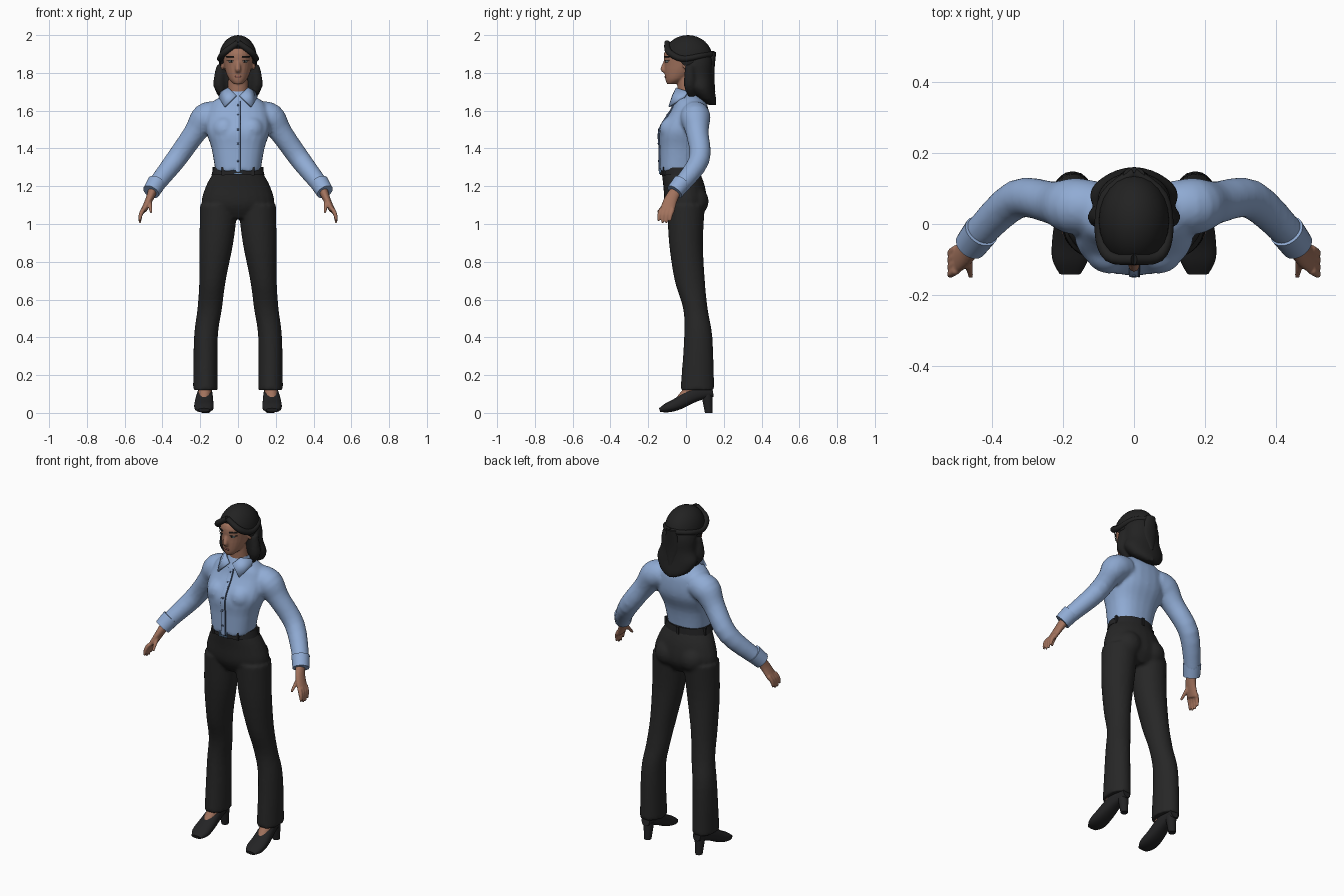
import bpy, bmesh, math
from mathutils import Vector, Matrix

cube = bpy.data.objects.get("Cube")
if cube:
    bpy.data.objects.remove(cube)


def material(name, *colour):
    mat = bpy.data.materials.new(name)
    mat.use_nodes = True
    rgba = (*colour, 1)
    mat.diffuse_color = rgba
    shader = next(node for node in mat.node_tree.nodes if node.type == 'BSDF_PRINCIPLED')
    shader.inputs["Base Color"].default_value = rgba
    shader.inputs["Roughness"].default_value = .7
    return mat


skin = material("warm skin", .36, .17, .11)
shirt_blue = material("light blue cotton", .28, .41, .66)
seam_blue = material("dark blue seam", .07, .11, .2)
cloth = material("charcoal cloth", .02, .02, .02)
hair_black = material("black hair", .016, .016, .016)
leather = material("black leather", .017, .017, .018)
metal = material("blue metal", .16, .28, .46)
eye_pale = material("pale eye", .4, .5, .5)
lip_red = material("lip", .25, .09, .07)

X, Y, Z = Vector((1, 0, 0)), Vector((0, 1, 0)), Vector((0, 0, 1))
BOTH = (1, -1)


def smooth_rings(rings, steps=4):
    """Catmull-Rom interpolation of the given rings."""
    points = [Vector(ring) for ring in rings]
    last = len(points) - 1
    result = []
    for i in range(last):
        before, start, end, after = points[max(i - 1, 0)], points[i], points[i + 1], points[min(i + 2, last)]
        for step in range(steps):
            t = step / steps
            slope_in, slope_out = (end - before) / 2, (after - start) / 2
            gap = end - start
            result.append(start + slope_in * t + (gap * 3 - slope_in * 2 - slope_out) * t ** 2
                          + (slope_in + slope_out - gap * 2) * t ** 3)
    return result + [points[last]]


def loft(bm, rings, side=1, hint=X, flat=False, power=2, segments=24):
    """Closed skin over elliptical rings (x, y, z, half width, optional half depth)."""
    rings = smooth_rings([(*ring, ring[-1])[:5] for ring in rings])
    points = [ring.to_3d() if len(ring) == 3 else Vector(ring[:3]) for ring in rings]
    last = len(points) - 1
    loops = []
    for i, (point, ring) in enumerate(zip(points, rings)):
        tangent = Z if flat else (points[min(i + 1, last)] - points[max(i - 1, 0)]).normalized()
        across = (hint - tangent * hint.dot(tangent)).normalized()
        outward = tangent.cross(across)
        loop = []
        for k in range(segments):
            angle = math.tau * k / segments
            c, s = math.cos(angle), math.sin(angle)
            place = point + across * math.copysign(abs(c) ** (2 / power), c) * ring[3]
            place += outward * math.copysign(abs(s) ** (2 / power), s) * ring[4]
            loop.append(bm.verts.new((place.x * side, place.y, place.z)))
        loops.append(loop)
    for low, high in zip(loops, loops[1:]):
        for k in range(segments):
            following = (k + 1) % segments
            bm.faces.new((low[k], low[following], high[following], high[k]))
    bm.faces.new(loops[0])
    bm.faces.new(loops[-1])


def column(bm, rings, power=2):
    """Upright centred loft over rings (z, y, half width, optional half depth)."""
    loft(bm, [(0, y, z, *size) for z, y, *size in rings], flat=True, power=power)


def ball(bm, centre, size, side=1):
    x, y, z = centre
    place = Matrix.Translation((x * side, y, z)) @ Matrix.Diagonal((*size, 1))
    bmesh.ops.create_uvsphere(bm, u_segments=24, v_segments=16, radius=1, matrix=place)


def box(bm, centre, size):
    place = Matrix.Translation(centre) @ Matrix.Diagonal((*size, 1))
    bmesh.ops.create_cube(bm, size=1, matrix=place)


def finish(name, bm, mat, voxel=0):
    """Make the object; a voxel size blends its overlapping pieces together."""
    bmesh.ops.recalc_face_normals(bm, faces=bm.faces)
    mesh = bpy.data.meshes.new(name)
    bm.to_mesh(mesh)
    bm.free()
    mesh.materials.append(mat)
    mesh.shade_smooth()
    mesh.set_sharp_from_angle(angle=math.radians(50))
    obj = bpy.data.objects.new(name, mesh)
    bpy.context.scene.collection.objects.link(obj)
    if voxel:
        blend = obj.modifiers.new("Blend", 'REMESH')
        blend.mode, blend.voxel_size, blend.use_smooth_shade = 'VOXEL', voxel, True
        relax = obj.modifiers.new("Relax", 'SMOOTH')
        relax.factor, relax.iterations = .5, 3
    return obj


# Shirt: torso, bust and sleeves blended together
torso = [(1.28, -.04, .12, .1), (1.4, -.03, .14, .11), (1.5, -.01, .17, .13),
         (1.6, .02, .16, .1), (1.65, .02, .13, .08), (1.69, .01, .06, .05)]
bm = bmesh.new()
column(bm, torso, power=2.4)
for side in BOTH:
    ball(bm, (.07, -.07, 1.5), (.07, .07, .07), side)
    loft(bm, [(.1, .05, 1.58, .07), (.17, .05, 1.56, .08), (.23, .06, 1.48, .06),
              (.33, .07, 1.34, .055), (.44, -.03, 1.2, .045)], side, hint=Y)
finish("shirt", bm, shirt_blue, voxel=.01)

# Cuffs
bm = bmesh.new()
for side in BOTH:
    loft(bm, [(.43, -.02, 1.22, .05), (.46, -.06, 1.17, .046)], side, hint=Y)
finish("cuffs", bm, shirt_blue)

# Collar band and pointed flaps
bm = bmesh.new()
column(bm, [(1.65, .01, .08), (1.71, .02, .06)])
finish("collar_band", bm, shirt_blue)
bm = bmesh.new()
for side in BOTH:
    corners = [(.01, -.07, 1.68), (.05, -.05, 1.72), (.09, .01, 1.7), (.1, -.01, 1.67), (.07, -.09, 1.62)]
    bm.faces.new([bm.verts.new((x * side, y, z)) for x, y, z in corners])
flaps = finish("collar_flaps", bm, shirt_blue)
thick = flaps.modifiers.new("Thickness", 'SOLIDIFY')
thick.thickness, thick.offset = .01, 0

# Placket, its dark seam and buttons follow the front of the torso
for name, x, width, mat in (("placket", 0, .014, shirt_blue), ("placket_seam", .014, .003, seam_blue)):
    bm = bmesh.new()
    loft(bm, [(x, y - depth, z, width, .006) for z, y, _, depth in torso[:-1]], power=4)
    finish(name, bm, mat)
bm = bmesh.new()
for z, y, _, depth in smooth_rings(torso)[2:-4:3]:
    ball(bm, (0, y - depth - .005, z), (.006, .004, .006))
finish("buttons", bm, seam_blue)

# Trousers: hips, seat and legs blended together
bm = bmesh.new()
column(bm, [(1.28, -.03, .125, .1), (1.2, -.01, .17, .11), (1.1, 0, .19, .11), (1.03, 0, .1, .07)])
for side in BOTH:
    ball(bm, (.08, .04, 1.12), (.08, .08, .08), side)
    loft(bm, [(.1, 0, 1.1, .1), (.115, 0, .9, .09), (.135, .02, .7, .07, .08), (.15, .05, .55, .065),
              (.17, .065, .4, .063, .075), (.173, .06, .12, .065, .09)], side, flat=True)
finish("trousers", bm, cloth, voxel=.01)

# Belt, loops and buckle
bm = bmesh.new()
column(bm, [(1.26, -.03, .14, .107), (1.3, -.03, .13, .105)])
for k in range(5):
    angle = math.tau * (k + .25) / 5
    box(bm, (.135 * math.cos(angle), .106 * math.sin(angle) - .03, 1.28), (.014, .014, .045))
finish("belt", bm, leather)
bm = bmesh.new()
for side in BOTH:
    box(bm, (0, -.138, 1.28 + side * .012), (.05, .01, .006))
    box(bm, (side * .022, -.138, 1.28), (.006, .01, .03))
box(bm, (0, -.138, 1.28), (.02, .01, .008))
finish("buckle", bm, metal)

# Hands with fingers and thumb
bm = bmesh.new()
for side in BOTH:
    loft(bm, [(.45, -.05, 1.18, .03, .025), (.47, -.08, 1.13, .035, .02), (.5, -.1, 1.07, .04, .015)], side, hint=Y)
    for k in range(4):
        y = k * .02 - .13
        tip = 1 + .01 * abs(k - 1.5)
        loft(bm, [(.5, y, 1.08, .012), (.515, y - .01, 1.05, .011), (.52, y - .015, tip, .006)], side, hint=Y)
    loft(bm, [(.47, -.08, 1.14, .014), (.46, -.15, 1.06, .007)], side)
finish("hands", bm, skin, voxel=.005)

# Feet and heeled shoes
bm = bmesh.new()
for side in BOTH:
    loft(bm, [(.18, -.03, .06, .03), (.175, .03, .13, .035), (.175, .06, .2, .035)], side)
finish("feet", bm, skin)
bm = bmesh.new()
for side in BOTH:
    loft(bm, [(.18, -.14, .015, .03, .01), (.18, -.1, .027, .05, .025), (.18, -.04, .05, .05, .033),
              (.175, .05, .1, .04), (.17, .14, .12, .025, .035)], side, power=2.4)
    loft(bm, [(.17, .12, 0, .02), (.17, .11, .1, .03)], side, flat=True)
finish("shoes", bm, leather)

# Head: skull, neck, nose and ears blended together
bm = bmesh.new()
column(bm, [(1.74, -.08, .02), (1.77, -.05, .05, .06), (1.84, -.01, .075, .105),
            (1.92, 0, .08, .11), (1.98, .01, .03, .04)])
column(bm, [(1.64, .02, .06), (1.79, 0, .05)])
column(bm, [(1.87, -.105, .008, .01), (1.82, -.12, .015), (1.8, -.11, .012, .008)])
for side in BOTH:
    ball(bm, (.083, 0, 1.845), (.01, .018, .03), side)
finish("head", bm, skin, voxel=.005)

# Eyes, pupils, brows, lashes and lips
bm = bmesh.new()
for side in BOTH:
    ball(bm, (.035, -.1, 1.86), (.015, .01, .006), side)
finish("eyes", bm, eye_pale)
bm = bmesh.new()
for side in BOTH:
    ball(bm, (.035, -.107, 1.86), (.005, .005, .005), side)
    for z, radius in ((1.886, .004), (1.867, .002)):
        arc = ((.02, -.112), (.04, -.106), (.06, -.09))
        loft(bm, [(x, y, z, radius) for x, y in arc], side, hint=Z)
finish("brows_and_pupils", bm, hair_black)
bm = bmesh.new()
ball(bm, (0, -.1, 1.78), (.022, .014, .008))
finish("lips", bm, lip_red)

# Hair cap, cut back along the hairline
bm = bmesh.new()
ball(bm, (0, .01, 1.88), (.1, .13, .12))
cut = bmesh.ops.bisect_plane(bm, geom=bm.verts[:] + bm.edges[:] + bm.faces[:], clear_outer=True,
                             plane_co=(0, -.115, 1.945), plane_no=(0, -.7, -.7))
rim = [item for item in cut["geom_cut"] if isinstance(item, bmesh.types.BMEdge)]
bmesh.ops.holes_fill(bm, edges=rim, sides=0)
finish("hair_cap", bm, hair_black)

# Loose hair falling to a point behind the neck
bm = bmesh.new()
column(bm, [(1.94, .06, .06), (1.86, .06, .1, .085), (1.78, .07, .105, .075),
            (1.72, .08, .125, .07), (1.66, .11, .09, .05), (1.63, .14, .03, .02)])
for side in BOTH:
    loft(bm, [(.09, .02, 1.84, .025), (.1, .02, 1.73, .03), (.07, .03, 1.66, .01)], side, flat=True)
finish("loose_hair", bm, hair_black, voxel=.01)

# Swept locks meeting in a tied tail
bm = bmesh.new()
for side in BOTH:
    loft(bm, [(0, -.1, 1.96, .015), (.07, -.09, 1.91, .017), (.095, -.02, 1.875, .016),
              (.08, .08, 1.89, .015), (0, .145, 1.9, .016)], side, hint=Z)
column(bm, [(1.91, .14, .03, .02), (1.8, .13, .045, .02), (1.7, .14, .015)])
finish("swept_locks", bm, hair_black)
